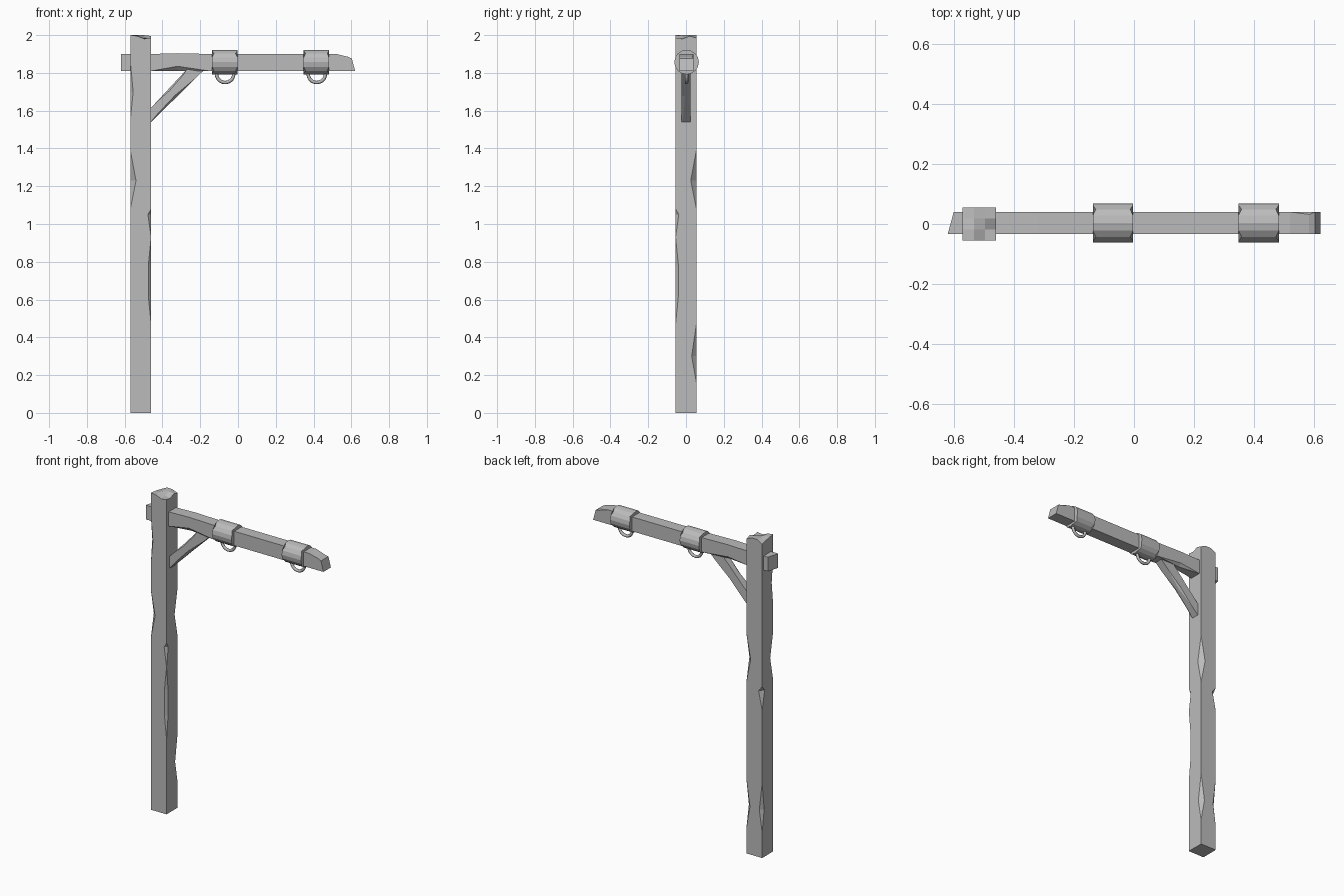
import bpy, bmesh, math
from mathutils import Vector

cube = bpy.data.objects.get("Cube")
if cube:
    bpy.data.objects.remove(cube)

grey = bpy.data.materials.new("weathered_grey")
grey.use_nodes = True
grey.diffuse_color = (0.5, 0.5, 0.5, 1)
grey.node_tree.nodes["Principled BSDF"].inputs["Base Color"].default_value = (0.5, 0.5, 0.5, 1)


def finish(bm, name):
    bmesh.ops.remove_doubles(bm, verts=bm.verts, dist=0.0005)
    bmesh.ops.recalc_face_normals(bm, faces=bm.faces)
    mesh = bpy.data.meshes.new(name)
    bm.to_mesh(mesh)
    bm.free()
    mesh.materials.append(grey)
    obj = bpy.data.objects.new(name, mesh)
    bpy.context.collection.objects.link(obj)
    return obj


def loft(name, rings):
    """Skin a list of closed rings and cap both ends."""
    bm = bmesh.new()
    rows = [[bm.verts.new(p) for p in ring] for ring in rings]
    for a, b in zip(rows, rows[1:]):
        for i in range(len(a)):
            j = (i + 1) % len(a)
            bm.faces.new((a[i], a[j], b[j], b[i]))
    bm.faces.new(rows[0])
    bm.faces.new(rows[-1])
    return finish(bm, name)


CORNERS = [(-1, -1), (1, -1), (1, 1), (-1, 1)]


def hewn_timber(name, stations, half_u, half_v, dents, place):
    """Square timber whose corners are shaved off by dents[corner][station]."""
    rings = []
    for t in stations:
        ring = []
        for k, (u, v) in enumerate(CORNERS):
            cut = dents.get(k, {}).get(t, 0)
            along_u = (u * (half_u - cut), v * half_v)
            along_v = (u * half_u, v * (half_v - cut))
            pair = [along_v, along_u] if u * v > 0 else [along_u, along_v]
            ring += [Vector(place(t, *p)) for p in pair]
        rings.append(ring)
    return loft(name, rings)


# Upright post with axe-shaved corners
post_dents = {
    0: {1.23: 0.03, 1.7: 0.015},
    1: {0.62: 0.015, 0.78: 0.015, 1.05: 0.017},
    2: {0.3: 0.025, 1.23: 0.03},
    3: {0.3: 0.02, 1.05: 0.025},
}
POST_X = -0.515
hewn_timber("post", [0, 0.16, 0.3, 0.47, 0.62, 0.78, 0.93, 1.05, 1.08, 1.23, 1.39, 1.55, 1.7, 1.86, 1.95],
            0.055, 0.055, post_dents, lambda t, u, v: (POST_X + u, v, t))

# Chipped top of the post
chips = [2.0, 1.995, 1.98, 1.985,
         1.995, 2.0, 1.985, 1.98,
         1.99, 1.995, 2.0, 1.995,
         1.98, 2.0, 2.0, 1.985]
bm = bmesh.new()
bmesh.ops.create_grid(bm, x_segments=3, y_segments=3, size=0.055)
for v in bm.verts:
    col, row = round((v.co.x + 0.055) / 0.0367), round((v.co.y + 0.055) / 0.0367)
    v.co.x += POST_X
    v.co.z = chips[row * 4 + col]
rim = [e for e in bm.edges if e.is_boundary]
skirt = bmesh.ops.extrude_edge_only(bm, edges=rim)["geom"]
for v in skirt:
    if isinstance(v, bmesh.types.BMVert):
        v.co.z = 1.95
finish(bm, "post_top")


# Cross beam: skewed back end, rounded and raked tip
def beam_point(t, u, v):
    x, y, z = t, 0.003 + u, 1.855 + v
    if t < -0.6:
        x += 0.02 * (u + 0.037) / 0.074
    if t > 0.55:
        top = (v + 0.045) / 0.09
        z -= 0.015 * top if t < 0.605 else 0.025 * top
        x -= 0.017 * top if t > 0.605 else 0.012 * top
    if t == -0.32 and v > 0:
        z += 0.004
    return x, y, z


hewn_timber("beam", [-0.62, -0.46, -0.32, -0.15, 0.52, 0.595, 0.62], 0.037, 0.045,
            {0: {-0.32: 0.025}, 1: {-0.32: 0.018}, 2: {0.595: 0.008}}, beam_point)


# Diagonal brace, from the post up to the underside of the beam
def brace_point(t, u, v):
    side = (v + 0.05) / 0.1
    low = Vector((-0.47, u, 1.53 + 0.075 * side))
    high = Vector((-0.175 - 0.095 * side, u, 1.82))
    return low.lerp(high, t)


hewn_timber("brace", [0, 0.15, 0.5, 0.85, 1], 0.025, 0.05,
            {0: {0.15: 0.012, 0.5: 0.02}, 1: {0.5: 0.012}, 3: {0.5: 0.016, 0.85: 0.01}}, brace_point)

# Round bands on the beam, each with a hanging ring
for side, cx in (("inner", -0.07), ("outer", 0.415)):
    rings = []
    for end in (-1, 1):
        ring = []
        for i in range(16):
            a = math.tau * i / 16
            half = 0.057 if i % 4 == 2 else 0.067
            ring.append((cx + end * half, 0.003 + 0.065 * math.cos(a), 1.857 + 0.065 * math.sin(a)))
        rings.append(ring)
    loft(side + "_band", rings)

    bpy.ops.mesh.primitive_torus_add(major_segments=20, minor_segments=8, major_radius=0.046,
                                     minor_radius=0.009, location=(cx + 0.002, 0.003, 1.795),
                                     rotation=(math.pi / 2, 0, 0))
    hoop = bpy.context.object
    hoop.name = side + "_hanging_ring"
    hoop.data.materials.append(grey)
    bpy.ops.object.shade_smooth_by_angle(angle=math.radians(50))
